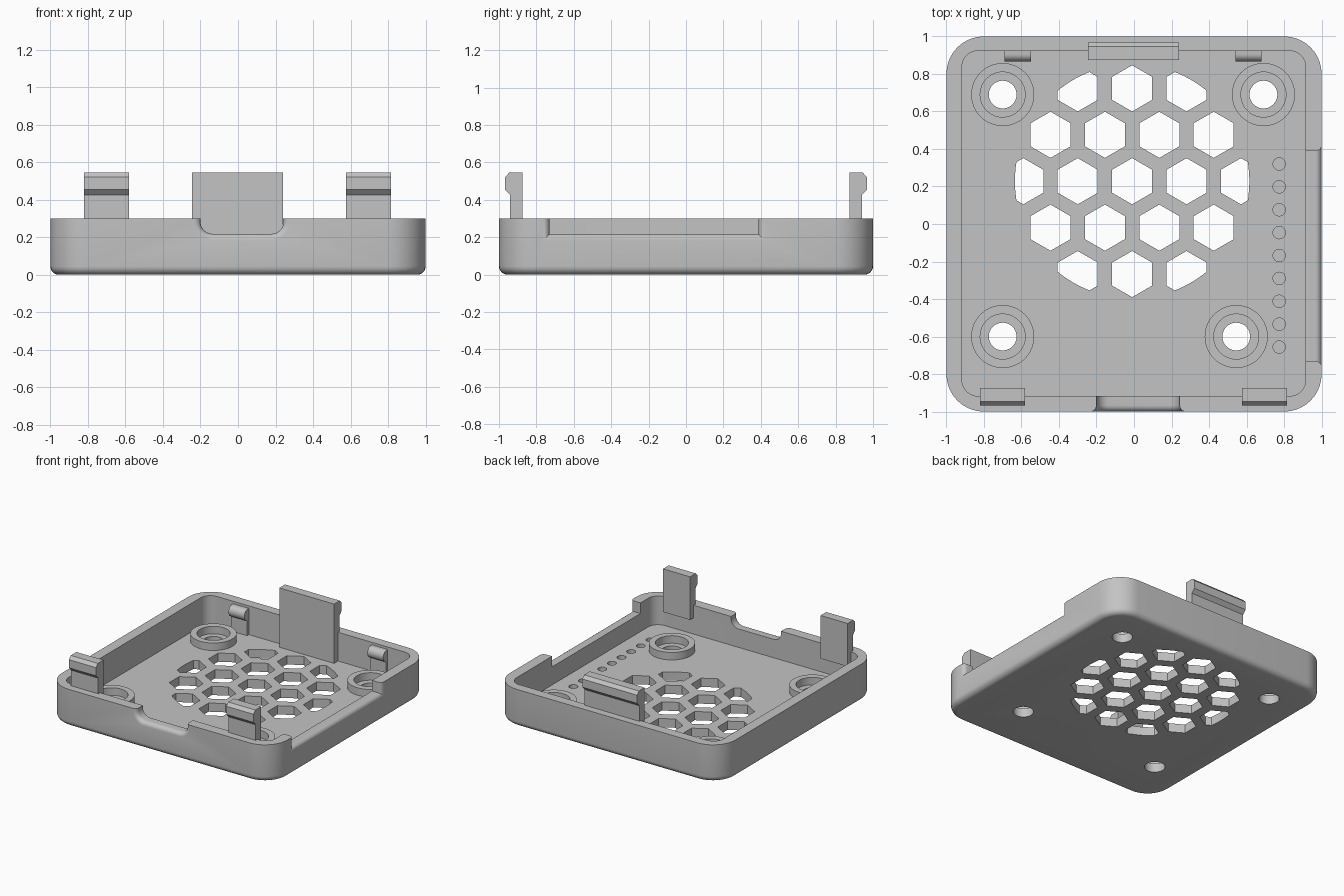
import bpy
import bmesh
from math import sin, cos, pi, radians, hypot

cube = bpy.data.objects.get("Cube")
if cube:
    bpy.data.objects.remove(cube, do_unlink=True)

plastic = bpy.data.materials.new("grey plastic")
plastic.use_nodes = True
GREY = (0.55, 0.55, 0.55, 1)
plastic.diffuse_color = GREY
plastic.node_tree.nodes["Principled BSDF"].inputs["Base Color"].default_value = GREY

FLOOR, RIM, TOP = 0.07, 0.3, 0.545


# Helpers
def solid(name, lofts, closed=False):
    """One object from lofts; each loft is a list of equal-sized point rings."""
    bm = bmesh.new()
    for rings in lofts:
        loops = [[bm.verts.new(p) for p in ring] for ring in rings]
        pairs = list(zip(loops, loops[1:]))
        if closed:
            pairs.append((loops[-1], loops[0]))
        else:
            bm.faces.new(loops[0])
            bm.faces.new(loops[-1])
        for a, b in pairs:
            for i in range(len(a)):
                j = (i + 1) % len(a)
                bm.faces.new((a[i], a[j], b[j], b[i]))
    bmesh.ops.recalc_face_normals(bm, faces=bm.faces)
    mesh = bpy.data.meshes.new(name)
    bm.to_mesh(mesh)
    bm.free()
    mesh.materials.append(plastic)
    obj = bpy.data.objects.new(name, mesh)
    bpy.context.collection.objects.link(obj)
    return obj


def activate(obj):
    bpy.ops.object.select_all(action='DESELECT')
    obj.select_set(True)
    bpy.context.view_layer.objects.active = obj


def boolean(obj, cutter, operation='DIFFERENCE'):
    activate(obj)
    mod = obj.modifiers.new("cut", 'BOOLEAN')
    mod.operation = operation
    mod.solver = 'EXACT'
    mod.object = cutter
    bpy.ops.object.modifier_apply(modifier=mod.name)
    bpy.data.objects.remove(cutter, do_unlink=True)


def circle(x, y, z, r, n=40, start=0.0):
    return [(x + r * cos(start + 2 * pi * i / n), y + r * sin(start + 2 * pi * i / n), z)
            for i in range(n)]


def drill(x, y, r, z0, z1, n=40, start=0.0):
    return [circle(x, y, z, r, n, start) for z in (z0, z1)]


def rounded_rect(x0, x1, y0, y1, r, z, n=10):
    corners = ((x1 - r, y1 - r), (x0 + r, y1 - r), (x0 + r, y0 + r), (x1 - r, y0 + r))
    return [(cx + r * cos(pi / 2 * (k + i / n)), cy + r * sin(pi / 2 * (k + i / n)), z)
            for k, (cx, cy) in enumerate(corners) for i in range(n + 1)]


def extrude_x(name, profile, x0, x1):
    return solid(name, [[[(x, y, z) for y, z in profile] for x in (x0, x1)]])


# Tray shell with a rounded bottom edge and an open inside
FILLET, STEPS = 0.045, 6
shell = []
for i in range(STEPS + 1):
    t = pi / 2 * i / STEPS
    e = 1 - FILLET * (1 - sin(t))
    shell.append(rounded_rect(-e, e, -e, e, e - 0.8, FILLET * (1 - cos(t))))
shell.append(rounded_rect(-1, 1, -1, 1, 0.2, RIM))
tray = solid("tray", [shell])
boolean(tray, solid("cavity", [[rounded_rect(-0.917, 0.915, -0.917, 0.923, 0.085, z)
                                for z in (FLOOR, 0.5)]]))


# Wall notches, flared with a quarter round at the outside
def notch(lo, hi, base, r, place, flare=0.033):
    def section(d, depth):
        a, b, z = lo - d, hi + d, base - d
        pts = [(b, 0.4), (a, 0.4)]
        if r:
            rr = r + d
            arc = [pi / 2 * i / 8 for i in range(9)]
            pts += [(a + rr * (1 - cos(t)), z + rr * (1 - sin(t))) for t in arc]
            pts += [(b - rr * (1 - sin(t)), z + rr * (1 - cos(t))) for t in arc]
        else:
            pts += [(a, z), (b, z)]
        return [place(u, depth, v) for u, v in pts]
    rings = [section(0, 0.86)]
    for i in range(STEPS + 1):
        t = pi / 2 * i / STEPS
        rings.append(section(flare * (1 - cos(t)), 1 - flare + flare * sin(t)))
    rings.append(section(flare, 1.05))
    boolean(tray, solid("notch_cutter", [rings]))


notch(-0.2, 0.243, 0.218, 0.065, lambda u, d, z: (u, -d, z))
notch(-0.73, 0.388, 0.215, 0, lambda u, d, z: (d, u, z))

# Hexagon vent trimmed to a circle
CX, CY, PITCH, ROW = -0.01, 0.228, 0.29, 0.2475
hexes = []
for row in range(-2, 3):
    for col in range(-3, 4):
        dx, dy = PITCH * (col + 0.5 * (row % 2)), ROW * row
        if hypot(dx, dy) < 0.6:
            hexes.append(drill(CX + dx, CY + dy, 0.123, -0.1, 0.2, 6, pi / 2))
vent = solid("vent_cutter", hexes)
boolean(vent, solid("vent_limit", [drill(CX, CY, 0.625, -0.15, 0.25, 96)]), 'INTERSECT')
boolean(tray, vent)

# Screw holes, and a row of blind dimples along the right-hand wall
SCREWS = ((-0.7, 0.69), (0.69, 0.69), (-0.7, -0.6), (0.545, -0.6))
boolean(tray, solid("screw_cutter", [drill(x, y, 0.074, -0.1, 0.2) for x, y in SCREWS]))
boolean(tray, solid("dimple_cutter", [drill(0.774, 0.32 - 0.122 * i, 0.033, 0.035, 0.2, 24)
                                      for i in range(9)]))

parts = [tray]

# Raised rings around the screw holes
ring_profile = ((0.168, FLOOR - 0.01), (0.168, 0.13), (0.12, 0.13), (0.12, FLOOR - 0.01))
for i, (x, y) in enumerate(SCREWS):
    parts.append(solid("screw_ring_%d" % (i + 1),
                       [[circle(x, y, z, r, 48) for r, z in ring_profile]], closed=True))


# Upright snap clips with outward hooks
def clip(name, x0, x1, side, bottom):
    profile = [(0.873, bottom), (0.94, bottom), (0.94, 0.425), (0.968, 0.455),
               (0.968, 0.52), (0.945, TOP), (0.873, TOP)]
    parts.append(extrude_x(name, [(side * y, z) for y, z in profile], x0, x1))


clip("front_clip_right", -0.82, -0.58, -1, 0.2)
clip("front_clip_left", 0.575, 0.815, -1, 0.2)
clip("back_clip", -0.245, 0.24, 1, FLOOR - 0.01)

# Catch ribs on the back wall, with rounded noses
nose = [(0.905 - 0.04 * cos(t), 0.235 + 0.045 * sin(t))
        for t in (radians(90 - 15 * i) for i in range(11))]
rib = [(0.95, 0.28)] + nose + [(0.9, 0.19), (0.9, FLOOR - 0.01), (0.95, FLOOR - 0.01)]
for name, x0 in (("back_rib_right", -0.69), ("back_rib_left", 0.54)):
    parts.append(extrude_x(name, rib, x0, x0 + 0.14))

# Smooth the rounded faces, keep edges crisp
for obj in parts:
    activate(obj)
    bpy.ops.object.shade_smooth_by_angle(angle=radians(30))
